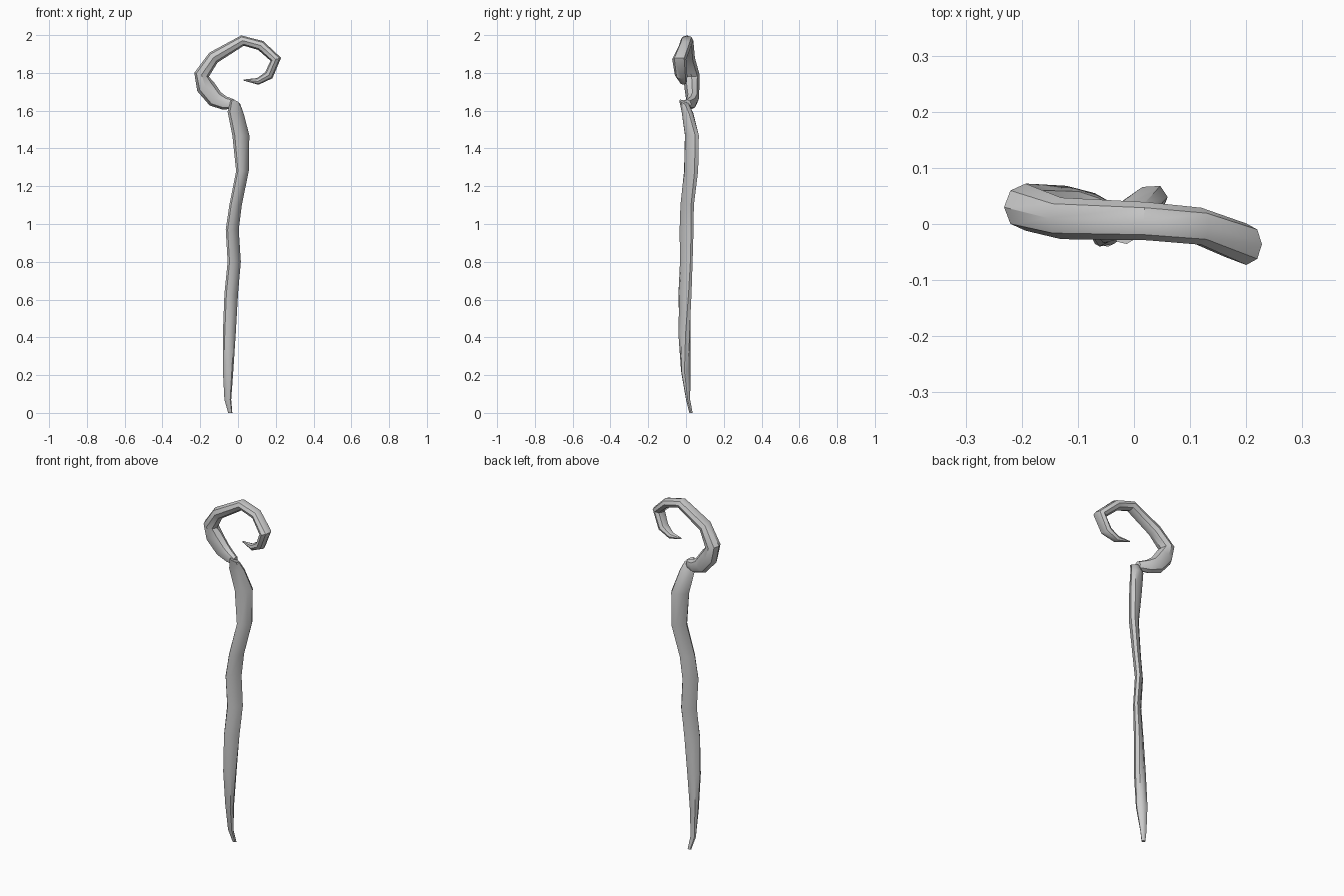
import bpy, bmesh
from math import cos, sin, tau, radians
from mathutils import Vector

if "Cube" in bpy.data.objects:
    bpy.data.objects.remove(bpy.data.objects["Cube"])

SIDES = 8

def skin(name, rings):
    """Bridge a list of rings of points into a closed, smooth-shaded tube."""
    bm = bmesh.new()
    loops = [[bm.verts.new(p) for p in ring] for ring in rings]
    for a, b in zip(loops, loops[1:]):
        for i in range(SIDES):
            j = (i + 1) % SIDES
            bm.faces.new((a[i], a[j], b[j], b[i]))
    bm.faces.new(loops[0])
    bm.faces.new(loops[-1])
    bmesh.ops.recalc_face_normals(bm, faces=bm.faces[:])
    mesh = bpy.data.meshes.new(name)
    bm.to_mesh(mesh)
    bm.free()
    ob = bpy.data.objects.new(name, mesh)
    bpy.context.collection.objects.link(ob)
    bpy.ops.object.select_all(action='DESELECT')
    ob.select_set(True)
    bpy.context.view_layer.objects.active = ob
    bpy.ops.object.shade_smooth_by_angle(angle=radians(40))

# Shaft: z, x min, x max, y min, y max, diagonal skew (deg), tilt of the ring
SHAFT = [
    (0.00, -.052, -.030, .018, .035, 90, 0),
    (0.07, -.072, -.036, .000, .022, 100, 0),
    (0.22, -.080, -.025, -.027, .025, 106, 0),
    (0.42, -.080, -.012, -.041, .025, 80, 0),
    (0.63, -.072, .000, -.041, .030, 58, 0),
    (0.80, -.055, .015, -.032, .035, 50, 0),
    (0.97, -.065, .004, -.034, .040, 50, 0),
    (1.10, -.046, .020, -.030, .042, 55, 0),
    (1.28, -.010, .057, -.012, .066, 62, 0),
    (1.47, -.030, .060, -.008, .070, 64, 0),
    (1.59, -.055, .030, -.024, .040, 75, .2),
    (1.645, -.038, .012, -.036, .016, 80, .7),
]
rings = []
for z, x0, x1, y0, y1, skew, tilt in SHAFT:
    ring = []
    for i in range(SIDES):
        t = tau * i / SIDES
        dx = (x1 - x0) / 2 * cos(t)
        dy = (y1 - y0) / 2 * cos(t - radians(skew))
        ring.append(((x0 + x1) / 2 + dx, (y0 + y1) / 2 + dy, z - tilt * (dx + dy) / 2))
    rings.append(ring)
skin("shaft", rings)

# Crook: x, y, z, radius in the curl plane, radius across it
CROOK = [
    (-.020, .005, 1.635, .024, .022),
    (-.070, .025, 1.640, .036, .030),
    (-.120, .034, 1.662, .046, .034),
    (-.172, .031, 1.728, .050, .040),
    (-.193, .030, 1.790, .040, .042),
    (-.130, .010, 1.881, .034, .037),
    (.024, .005, 1.971, .028, .034),
    (.120, -.004, 1.945, .027, .033),
    (.200, -.036, 1.872, .029, .037),
    (.163, -.026, 1.787, .025, .033),
    (.105, -.014, 1.755, .018, .020),
    (.030, .000, 1.762, .003, .004),
]
pts = [Vector(c[:3]) for c in CROOK]
rings = []
for k, (x, y, z, r_in, r_across) in enumerate(CROOK):
    tangent = pts[min(k + 1, len(pts) - 1)] - pts[max(k - 1, 0)]
    across = Vector((0, 1, 0))
    normal = tangent.cross(across).normalized()
    rings.append([pts[k] + normal * r_in * cos(tau * i / SIDES)
                  + across * r_across * sin(tau * i / SIDES) for i in range(SIDES)])
skin("crook", rings)
